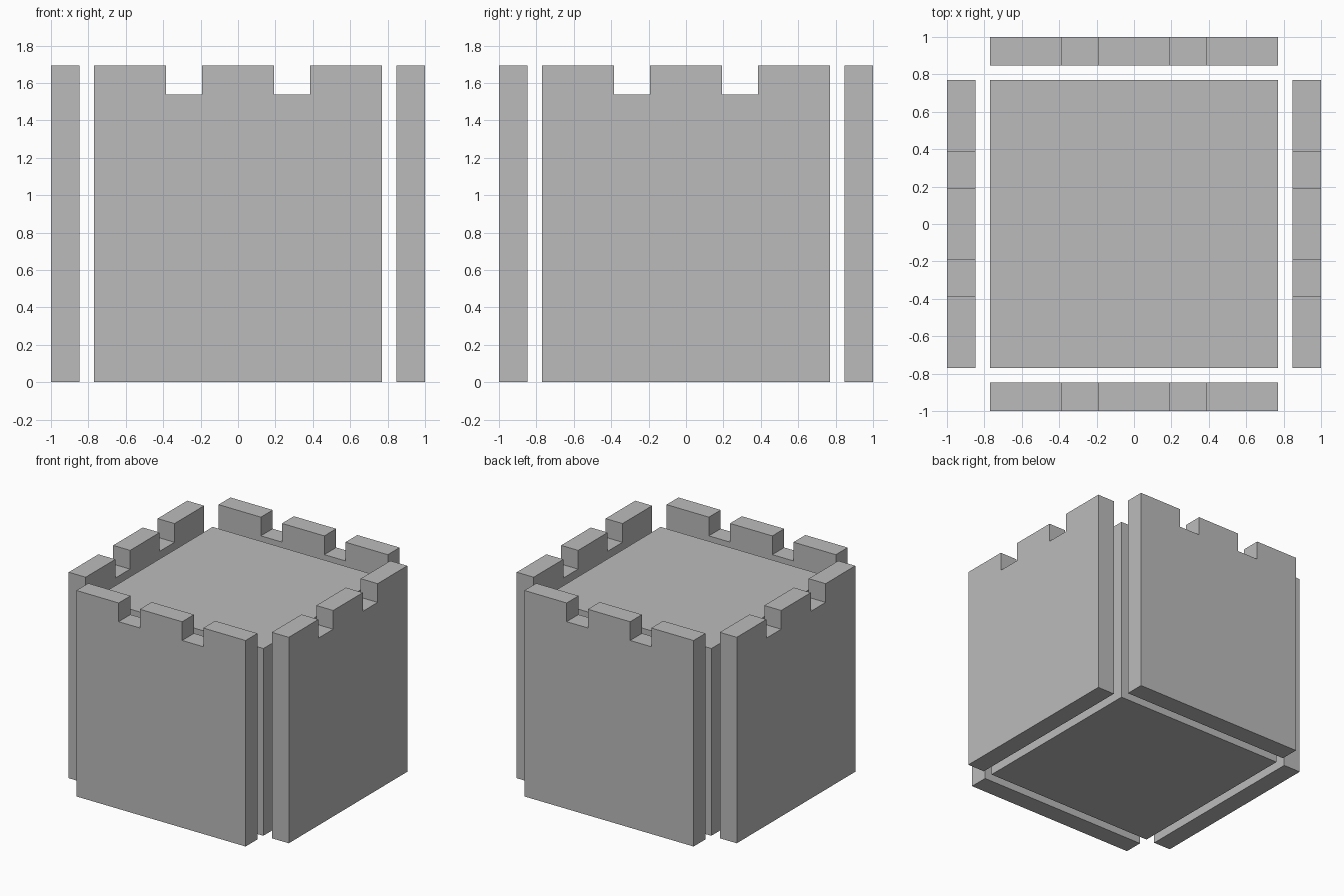
import bpy
import bmesh
from math import pi
from mathutils import Matrix

default = bpy.data.objects.get("Cube")
if default:
    bpy.data.objects.remove(default, do_unlink=True)

U = 1 / 13                 # grid module
HALF = 10 * U              # half width of core and walls
INNER, OUTER = 11 * U, 13 * U
CORE_TOP, WALL_TOP = 20 * U, 22 * U
NOTCH_IN, NOTCH_OUT = 2.5 * U, 5 * U

grey = bpy.data.materials.new("plain grey")
grey.use_nodes = True
colour = (0.5, 0.5, 0.5, 1)
grey.diffuse_color = colour
grey.node_tree.nodes["Principled BSDF"].inputs["Base Color"].default_value = colour


def prism(name, profile, y0, y1, angle=0):
    """Extrude an x-z profile from y0 to y1, then turn it about z."""
    bm = bmesh.new()
    face = bm.faces.new([bm.verts.new((x, y0, z)) for x, z in profile])
    extruded = bmesh.ops.extrude_face_region(bm, geom=[face], use_keep_orig=True)
    moved = [v for v in extruded["geom"] if isinstance(v, bmesh.types.BMVert)]
    bmesh.ops.translate(bm, verts=moved, vec=(0, y1 - y0, 0))
    bmesh.ops.recalc_face_normals(bm, faces=bm.faces)
    bm.transform(Matrix.Rotation(angle, 4, "Z"))
    mesh = bpy.data.meshes.new(name)
    bm.to_mesh(mesh)
    bm.free()
    mesh.materials.append(grey)
    obj = bpy.data.objects.new(name, mesh)
    bpy.context.collection.objects.link(obj)
    return obj


# Solid central block
prism("core_block",
      [(-HALF, 0), (HALF, 0), (HALF, CORE_TOP), (-HALF, CORE_TOP)],
      -HALF, HALF)

# Battlement outline: right half, mirrored for the left
right = [(HALF, 0), (HALF, WALL_TOP), (NOTCH_OUT, WALL_TOP), (NOTCH_OUT, CORE_TOP),
         (NOTCH_IN, CORE_TOP), (NOTCH_IN, WALL_TOP)]
outline = right + [(-x, z) for x, z in reversed(right)]

# Four free-standing notched walls
for i, side in enumerate(("front", "left", "back", "right")):
    prism(side + "_wall", outline, -OUTER, -INNER, i * pi / 2)
